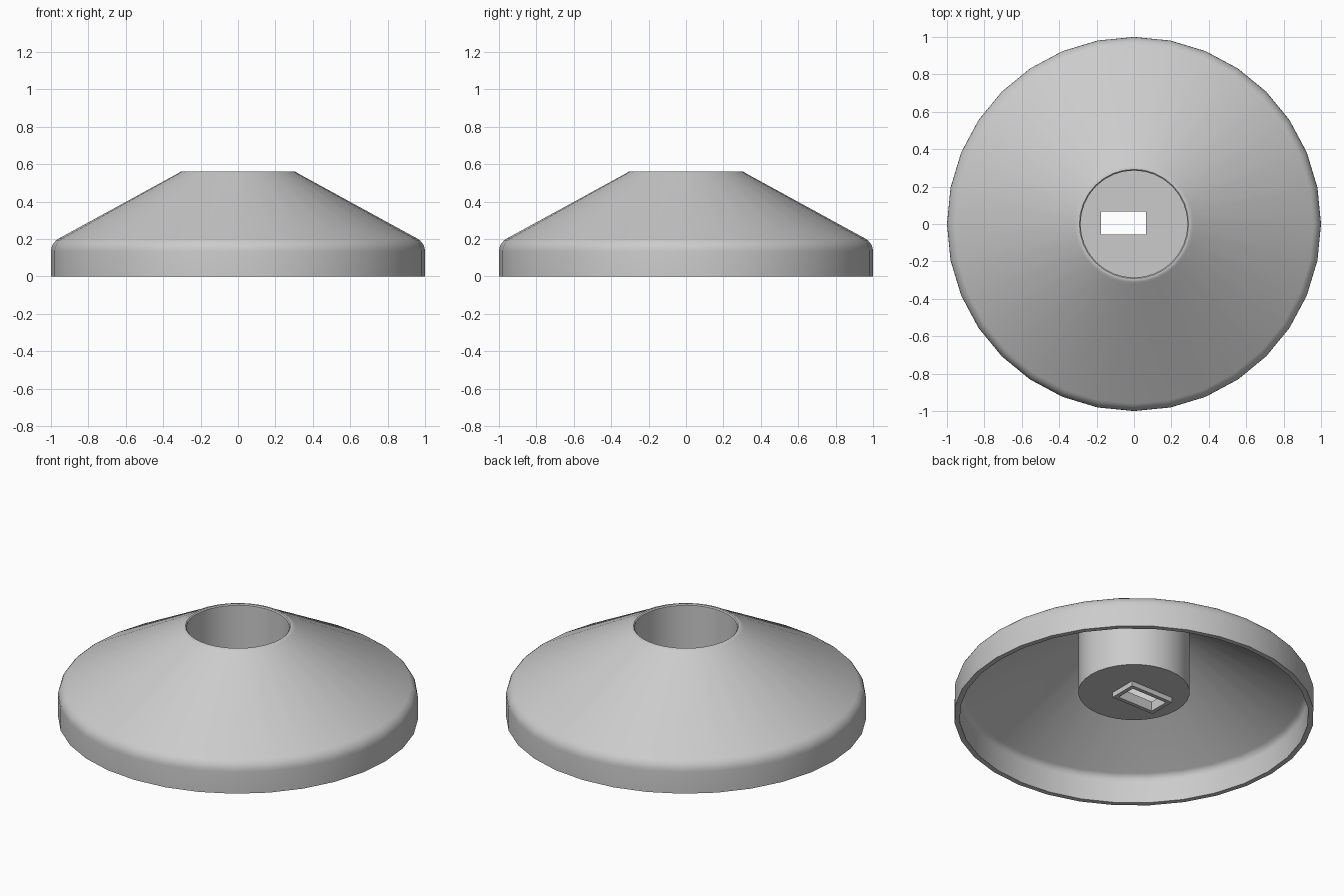
import bpy
import bmesh
import math
from mathutils import Matrix, Vector

SIDES = 32
SLOT_CENTRE = Vector((-0.056, 0.005, 0.15))

old = bpy.data.objects.get("Cube")
if old:
    bpy.data.objects.remove(old, do_unlink=True)

grey = bpy.data.materials.new("plain grey")
grey.use_nodes = True
colour = (0.6, 0.6, 0.6, 1)
grey.diffuse_color = colour
grey.node_tree.nodes["Principled BSDF"].inputs["Base Color"].default_value = colour


def add_object(name, bm):
    bmesh.ops.recalc_face_normals(bm, faces=bm.faces)
    mesh = bpy.data.meshes.new(name)
    bm.to_mesh(mesh)
    bm.free()
    mesh.materials.append(grey)
    obj = bpy.data.objects.new(name, mesh)
    bpy.context.collection.objects.link(obj)
    return obj


def lathe(name, profile):
    bm = bmesh.new()
    verts = [bm.verts.new((r, 0, z)) for r, z in profile]
    edges = [bm.edges.new(pair) for pair in zip(verts, verts[1:])]
    bmesh.ops.spin(bm, geom=verts + edges, cent=(0, 0, 0), axis=(0, 0, 1),
                   angle=math.tau, steps=SIDES)
    bmesh.ops.remove_doubles(bm, verts=bm.verts, dist=0.0005)
    return add_object(name, bm)


def box(name, centre, size):
    bm = bmesh.new()
    bmesh.ops.create_cube(bm, size=1, matrix=Matrix.Translation(centre) @ Matrix.Diagonal((*size, 1)))
    return add_object(name, bm)


def shoulder(radius, centre_r, centre_z):
    # rounded corner between the upright band and the cone
    return [(centre_r + radius * math.cos(math.radians(a)),
             centre_z + radius * math.sin(math.radians(a))) for a in range(0, 61, 12)]


# Thin-walled cover: band, cone, rounded lip, sunken cup, hollow underside
outside = [(1, 0)] + shoulder(0.08, 0.92, 0.132) + [(0.32, 0.551), (0.311, 0.558), (0.3, 0.562)]
cup = [(0.292, 0.562), (0.286, 0.556), (0.286, 0.18), (0, 0.18)]
underside = [(0, 0.15), (0.31, 0.15), (0.31, 0.524)]
inside = list(reversed(shoulder(0.05, 0.92, 0.132))) + [(0.97, 0), (1, 0)]
cover = lathe("cover", outside + cup + underside + inside)

# Raised rim under the cup around the slot
collar = box("slot_collar", SLOT_CENTRE - Vector((0, 0, 0.01)), (0.29, 0.17, 0.04))

# Rectangular slot cut through cup floor and collar
cutter = box("slot_cutter", SLOT_CENTRE, (0.24, 0.123, 0.3))
cutter.hide_render = True
for obj in (cover, collar):
    bpy.ops.object.select_all(action="DESELECT")
    obj.select_set(True)
    bpy.context.view_layer.objects.active = obj
    cut = obj.modifiers.new("slot", "BOOLEAN")
    cut.operation = "DIFFERENCE"
    cut.solver = "EXACT"
    cut.object = cutter
    bpy.ops.object.modifier_apply(modifier=cut.name)
    bpy.ops.object.shade_smooth_by_angle(angle=math.radians(30))
bpy.data.objects.remove(cutter, do_unlink=True)
